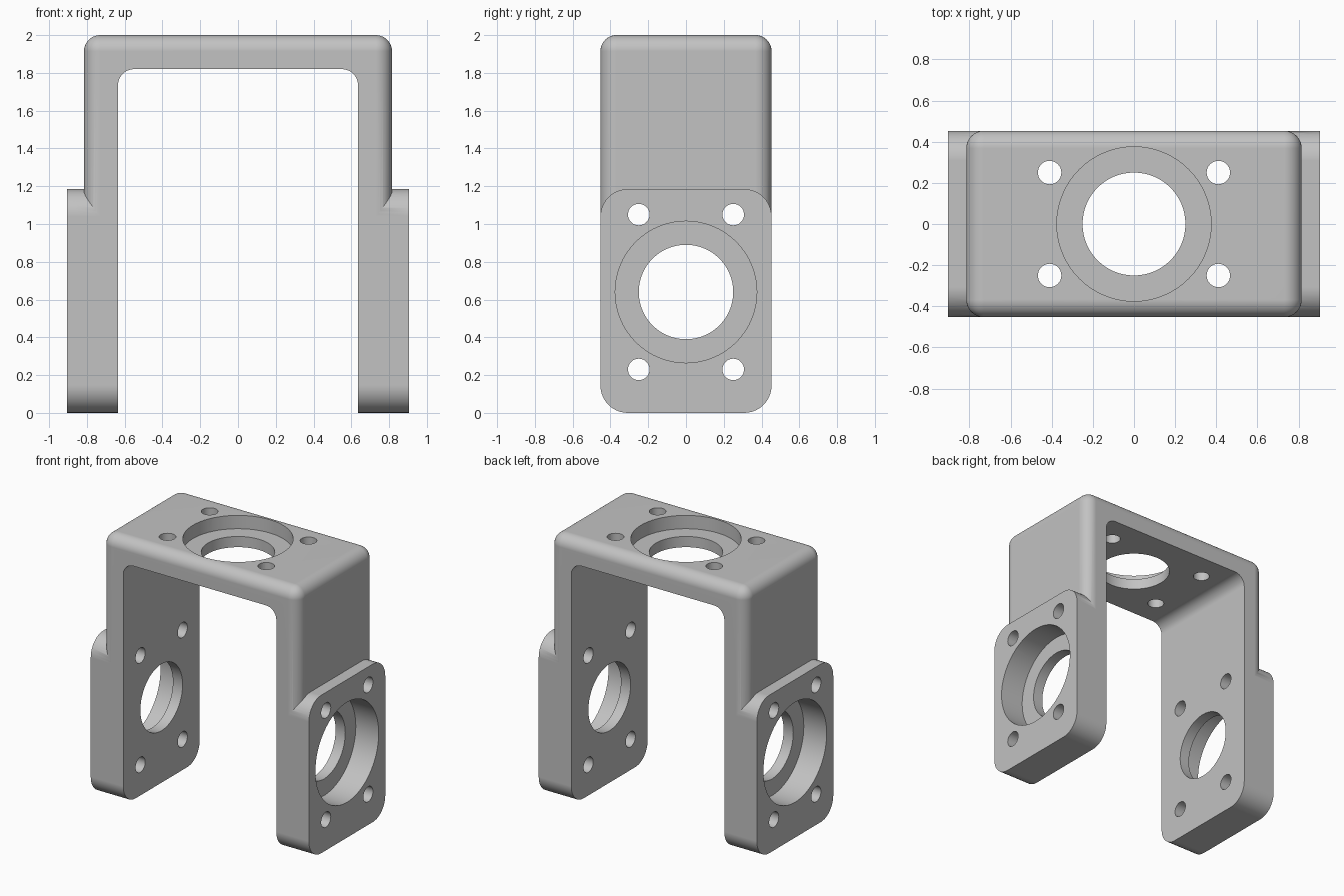
import bpy
import bmesh
import math
from mathutils import Matrix, Vector

cube = bpy.data.objects.get("Cube")
if cube:
    bpy.data.objects.remove(cube, do_unlink=True)

HALF_Y = 0.453      # half depth of the bracket
INNER_X = 0.635     # inner face of the arms
BODY_X = 0.815      # outer face of the upper body
PAD_X = 0.905       # outer face of the bearing pads
BORE_Z = 0.64       # bearing axis height
LIP = 0.08          # thickness left behind each bearing seat

metal = bpy.data.materials.new("satin_grey")
metal.use_nodes = True
grey = (0.54, 0.54, 0.54, 1)
metal.diffuse_color = grey
metal.node_tree.nodes["Principled BSDF"].inputs["Base Color"].default_value = grey


def finish(name, bm):
    bmesh.ops.recalc_face_normals(bm, faces=bm.faces)
    mesh = bpy.data.meshes.new(name)
    bm.to_mesh(mesh)
    bm.free()
    mesh.materials.append(metal)
    obj = bpy.data.objects.new(name, mesh)
    bpy.context.collection.objects.link(obj)
    return obj


def box(name, low, high, radius, rounded):
    """Box between two corners; edges accepted by rounded(a, b) get a fillet."""
    low, high = Vector(low), Vector(high)
    bm = bmesh.new()
    bmesh.ops.create_cube(bm, size=1)
    for v in bm.verts:
        v.co = Vector(h if c > 0 else l for c, l, h in zip(v.co, low, high))
    edges = [e for e in bm.edges if rounded(e.verts[0].co, e.verts[1].co)]
    bmesh.ops.bevel(bm, geom=edges, offset=radius, offset_type='OFFSET',
                    segments=10, profile=0.5, affect='EDGES')
    return finish(name, bm)


def drill(name, radius, centres, length, axis, sides=64):
    """One or more parallel cylinders along X or Z."""
    bm = bmesh.new()
    turn = Matrix.Rotation(math.pi / 2, 4, 'Y') if axis == 'X' else Matrix()
    for c in centres:
        bmesh.ops.create_cone(bm, cap_ends=True, segments=sides, radius1=radius,
                              radius2=radius, depth=length,
                              matrix=Matrix.Translation(c) @ turn)
    return finish(name, bm)


def combine(target, tool, operation):
    mod = target.modifiers.new(operation.lower(), 'BOOLEAN')
    mod.object = tool
    mod.operation = operation
    mod.solver = 'EXACT'
    bpy.context.view_layer.update()
    graph = bpy.context.evaluated_depsgraph_get()
    result = bpy.data.meshes.new_from_object(target.evaluated_get(graph))
    target.modifiers.clear()
    target.data = result
    bpy.data.objects.remove(tool, do_unlink=True)


# Rounded upper body
bracket = box("u_bracket", (-BODY_X, -HALF_Y, 0.4), (BODY_X, HALF_Y, 2), 0.085,
              lambda a, b: max(a.z, b.z) > 1)

# Thick bearing pads at the foot of both arms
for side in (-1, 1):
    x0, x1 = sorted((side * 0.5, side * PAD_X))
    pad = box("bearing_pad", (x0, -HALF_Y, 0), (x1, HALF_Y, 1.185), 0.145,
              lambda a, b: abs(a.x - b.x) > 0.1)
    combine(bracket, pad, 'UNION')

# Open channel between the arms
channel = box("channel_cutter", (-INNER_X, -1, -1), (INNER_X, 1, 1.82), 0.085,
              lambda a, b: min(a.z, b.z) > 1)
combine(bracket, channel, 'DIFFERENCE')

# Bores and screw holes through both arms
signs = [(i, j) for i in (-1, 1) for j in (-1, 1)]
cutters = [
    drill("arm_bore", 0.25, [(0, 0, BORE_Z)], 3, 'X'),
    drill("arm_screws", 0.057, [(0, 0.25 * i, BORE_Z + 0.41 * j) for i, j in signs],
          3, 'X', 32),
]
# Bearing seats in the outer faces of the arms
for side in (-1, 1):
    centre = (side * (INNER_X + LIP + 0.25), 0, BORE_Z)
    cutters.append(drill("arm_seat", 0.375, [centre], 0.5, 'X'))

# Bore, screw holes and bearing seat in the top plate
cutters += [
    drill("top_bore", 0.25, [(0, 0, 1.9)], 0.6, 'Z'),
    drill("top_screws", 0.057, [(0.41 * i, 0.25 * j, 1.9) for i, j in signs],
          0.6, 'Z', 32),
    drill("top_seat", 0.375, [(0, 0, 1.82 + LIP + 0.25)], 0.5, 'Z'),
]
for cutter in cutters:
    combine(bracket, cutter, 'DIFFERENCE')

# Smooth fillets and bores, crisp edges
bpy.ops.object.select_all(action='DESELECT')
bracket.select_set(True)
bpy.context.view_layer.objects.active = bracket
bpy.ops.object.shade_smooth_by_angle(angle=math.radians(30))
weighted = bracket.modifiers.new("even_shading", 'WEIGHTED_NORMAL')
weighted.keep_sharp = True
